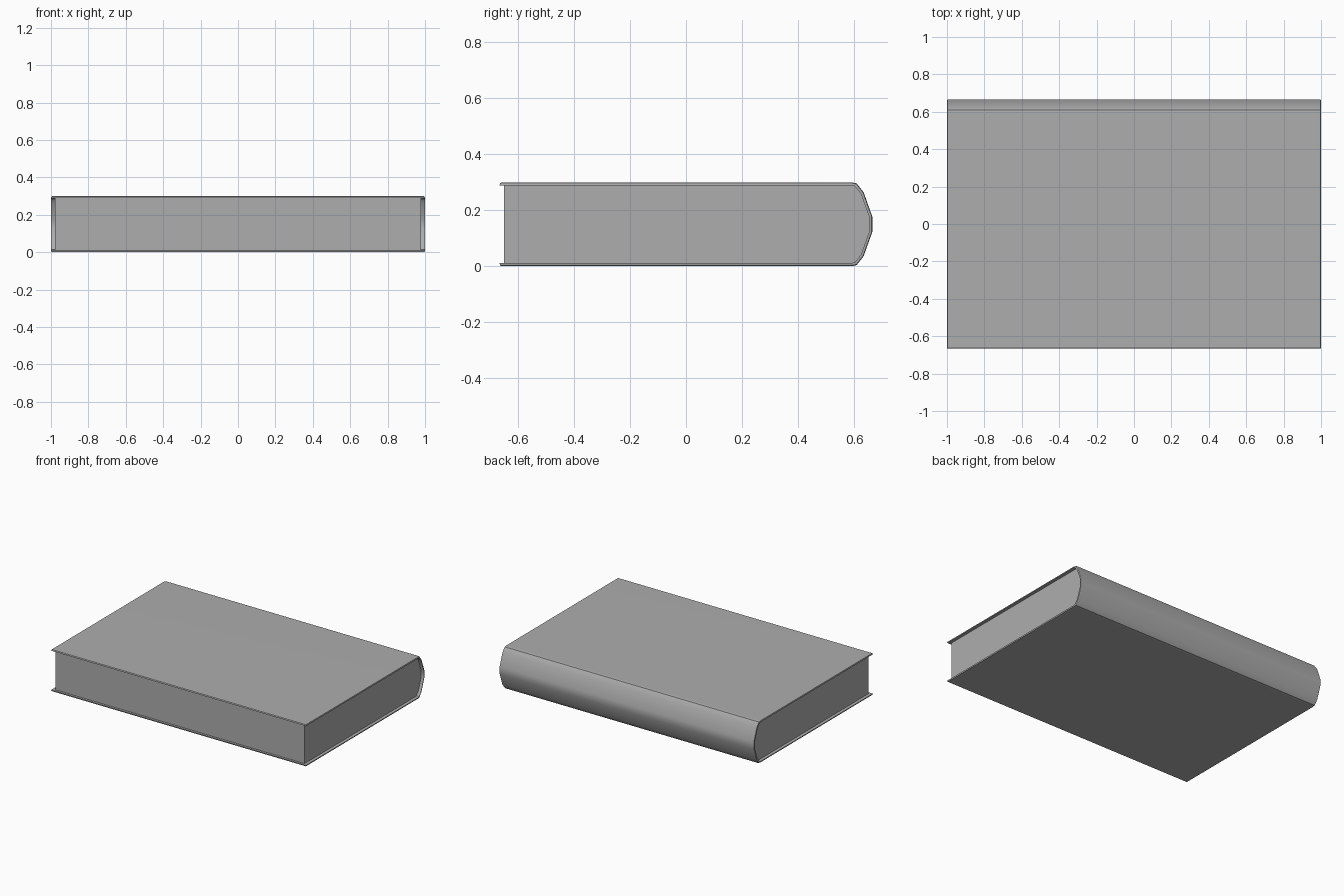
import bpy
import bmesh
import math
from mathutils import Vector

cube = bpy.data.objects.get("Cube")
if cube:
    bpy.data.objects.remove(cube, do_unlink=True)

HEIGHT = 0.30
CENTRE = Vector((0, 0, HEIGHT / 2))

grey = bpy.data.materials.new("plain_grey")
grey.use_nodes = True
grey.diffuse_color = (0.42, 0.42, 0.42, 1)
grey.node_tree.nodes["Principled BSDF"].inputs["Base Color"].default_value = (0.42, 0.42, 0.42, 1)


def mirrored(half):
    """Complete a (y, z) half profile by reflecting it about mid height."""
    return half + [(y, HEIGHT - z) for y, z in reversed(half)]


def is_outside(face):
    """True for the outward sides of the boards and spine, not their thin rims."""
    n = face.normal
    outward = n.dot(face.calc_center_median() - CENTRE) > 0
    return outward and abs(n.x) < 0.5 and n.y > -0.5


def extrude_profile(name, profile, half_width, rim_bevel=0.0):
    """Sweep a closed (y, z) profile along x, optionally rounding its outer rim."""
    bm = bmesh.new()
    face = bm.faces.new([bm.verts.new((-half_width, y, z)) for y, z in profile])
    swept = bmesh.ops.extrude_face_region(bm, geom=[face])["geom"]
    verts = [v for v in swept if isinstance(v, bmesh.types.BMVert)]
    bmesh.ops.translate(bm, verts=verts, vec=(2 * half_width, 0, 0))
    bmesh.ops.recalc_face_normals(bm, faces=bm.faces)
    if rim_bevel:
        rim = [e for e in bm.edges if e.calc_face_angle() > math.radians(60)
               and any(is_outside(f) for f in e.link_faces)]
        bmesh.ops.bevel(bm, geom=rim, offset=rim_bevel, offset_type="OFFSET",
                        segments=2, profile=0.5, affect="EDGES", clamp_overlap=True)
    mesh = bpy.data.meshes.new(name)
    bm.to_mesh(mesh)
    bm.free()
    mesh.materials.append(grey)
    obj = bpy.data.objects.new(name, mesh)
    bpy.context.collection.objects.link(obj)
    bpy.ops.object.select_all(action="DESELECT")
    obj.select_set(True)
    bpy.context.view_layer.objects.active = obj
    bpy.ops.object.shade_smooth_by_angle(angle=math.radians(36))
    # Keep the broad faces evenly flat beside the rounded edges
    normals = obj.modifiers.new("flat_faces", "WEIGHTED_NORMAL")
    normals.keep_sharp = True


# Upper halves of the outside and inside of the rounded spine
outer = [(0.59, 0.30), (0.61, 0.296), (0.635, 0.264), (0.666, 0.177)]
inner = [(0.588, 0.289), (0.603, 0.286), (0.625, 0.259), (0.655, 0.176)]

# Cover: two boards joined by the spine, as one thin wrapped sheet
outside = mirrored([(-0.666, HEIGHT)] + outer)
inside = mirrored([(-0.666, 0.289)] + inner)
extrude_profile("cover", outside + inside[::-1], 1.0, rim_bevel=0.008)

# Page block, set back from the cover on three sides
extrude_profile("pages", mirrored([(-0.65, 0.289)] + inner), 0.978)
